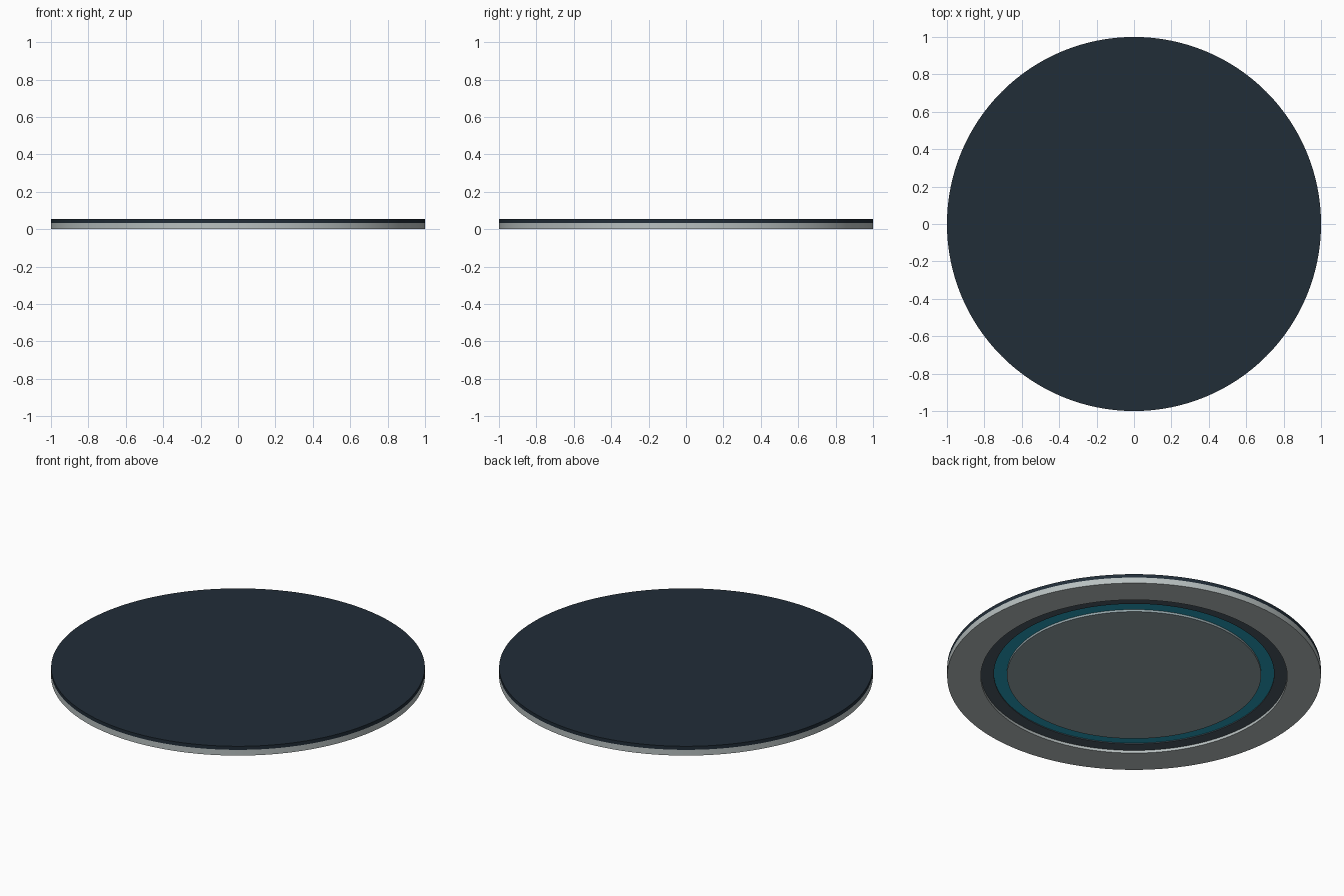
import bpy, bmesh, math

if "Cube" in bpy.data.objects:
    bpy.data.objects.remove(bpy.data.objects["Cube"])

SEGMENTS = 128
TOP = 0.055          # top of the dark plate
SEAM = 0.034         # underside of the dark plate


def material(name, rgb):
    mat = bpy.data.materials.new(name)
    mat.diffuse_color = (*rgb, 1)
    mat.use_nodes = True
    mat.node_tree.nodes["Principled BSDF"].inputs["Base Color"].default_value = mat.diffuse_color
    return mat


def turned(name, profile, mat, closed):
    """Spin an (r, z) profile around z into a clean solid."""
    bm = bmesh.new()
    verts = [bm.verts.new((r, 0, z)) for r, z in profile]
    edges = [bm.edges.new(p) for p in zip(verts, verts[1:])]
    if closed:
        edges.append(bm.edges.new((verts[-1], verts[0])))
    bmesh.ops.spin(bm, geom=verts + edges, cent=(0, 0, 0), axis=(0, 0, 1),
                   angle=math.tau, steps=SEGMENTS)
    bmesh.ops.remove_doubles(bm, verts=bm.verts, dist=1e-5)
    bmesh.ops.recalc_face_normals(bm, faces=bm.faces)
    mesh = bpy.data.meshes.new(name)
    bm.to_mesh(mesh)
    bm.free()
    obj = bpy.data.objects.new(name, mesh)
    bpy.context.collection.objects.link(obj)
    mesh.materials.append(mat)
    bpy.ops.object.select_all(action='DESELECT')
    obj.select_set(True)
    bpy.context.view_layer.objects.active = obj
    bpy.ops.object.shade_smooth_by_angle(angle=math.radians(30))
    return obj


def ring(name, inner, outer, low, high, mat):
    return turned(name, [(inner, low), (outer, low), (outer, high), (inner, high)], mat, True)


def disc(name, radius, low, high, mat):
    return turned(name, [(0, low), (radius, low), (radius, high), (0, high)], mat, False)


navy = material("navy", (0.015, 0.026, 0.039))
pale = material("pale_grey", (0.48, 0.53, 0.53))
slate = material("slate", (0.075, 0.105, 0.13))
teal = material("teal", (0.02, 0.37, 0.53))
silver = material("silver_grey", (0.30, 0.38, 0.40))

# Dark plate covering the whole top
disc("top_plate", 1.0, SEAM, TOP, navy)

# Concentric stepped rings below it
ring("outer_rim", 0.82, 1.0, 0.0, SEAM, pale)
ring("slate_ring", 0.75, 0.82, 0.016, SEAM, slate)
ring("teal_ring", 0.68, 0.75, 0.021, SEAM, teal)

# Central disc
disc("centre_disc", 0.68, 0.008, SEAM, silver)
